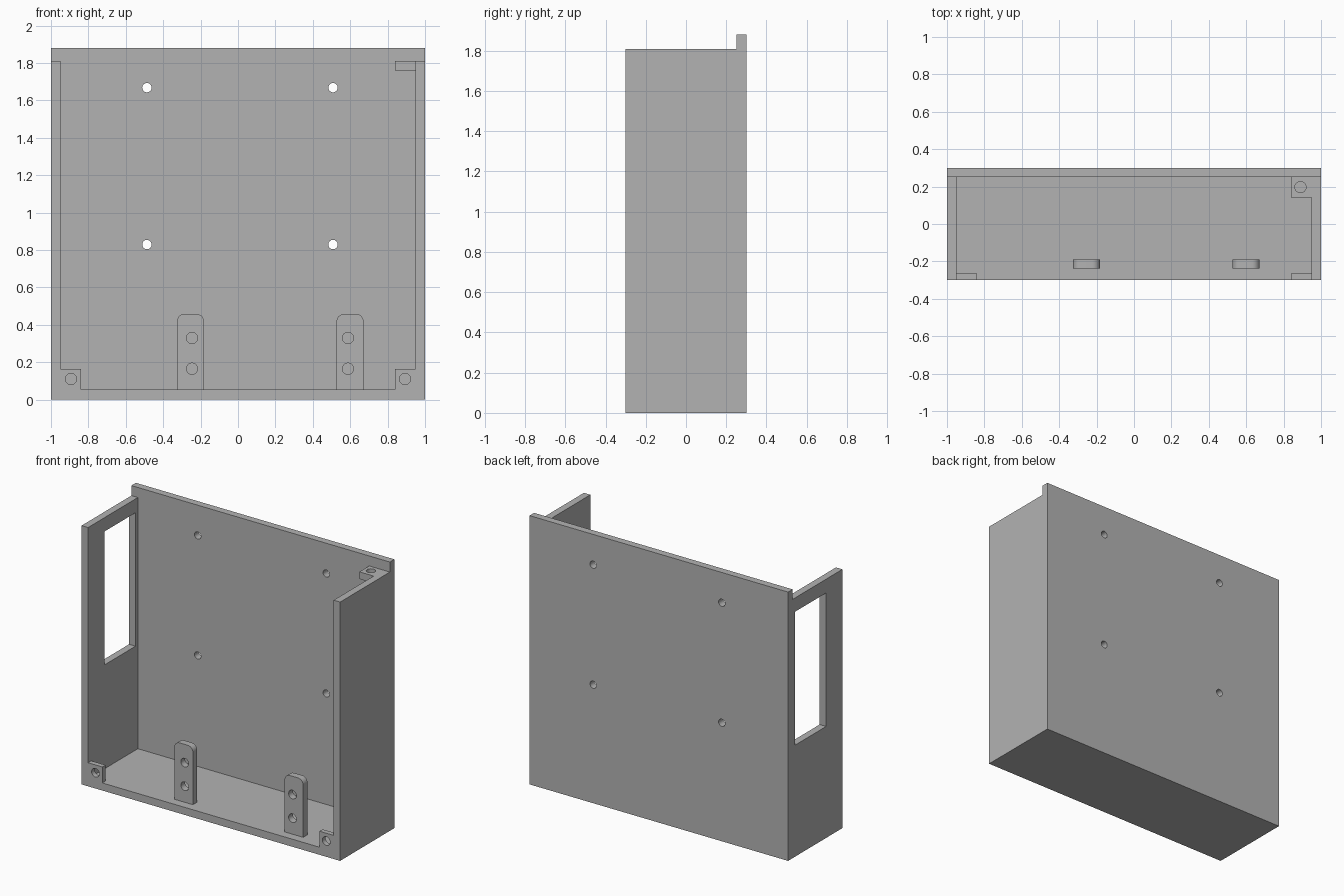
import bpy, bmesh, math
from mathutils import Matrix, Vector

old = bpy.data.objects.get("Cube")
if old:
    bpy.data.objects.remove(old, do_unlink=True)

grey = bpy.data.materials.new("plain grey")
grey.use_nodes = True
colour = (0.45, 0.45, 0.45, 1)
grey.diffuse_color = colour
grey.node_tree.nodes["Principled BSDF"].inputs["Base Color"].default_value = colour


def make(name, bm):
    bmesh.ops.recalc_face_normals(bm, faces=bm.faces)
    mesh = bpy.data.meshes.new(name)
    bm.to_mesh(mesh)
    bm.free()
    mesh.materials.append(grey)
    obj = bpy.data.objects.new(name, mesh)
    bpy.context.collection.objects.link(obj)
    return obj


def prism(name, points, offset):
    """Extrude a closed outline along an offset."""
    bm = bmesh.new()
    face = bm.faces.new([bm.verts.new(p) for p in points])
    out = bmesh.ops.extrude_face_region(bm, geom=[face])
    moved = [v for v in out["geom"] if isinstance(v, bmesh.types.BMVert)]
    bmesh.ops.translate(bm, verts=moved, vec=offset)
    return make(name, bm)


def box(name, x0, x1, y0, y1, z0, z1):
    outline = [(x0, y0, z0), (x1, y0, z0), (x1, y1, z0), (x0, y1, z0)]
    return prism(name, outline, (0, 0, z1 - z0))


def drill(centre, radius, axis="Y", depth=0.2):
    bm = bmesh.new()
    turn = Matrix.Rotation(math.pi / 2, 4, "X") if axis == "Y" else Matrix()
    bmesh.ops.create_cone(bm, cap_ends=True, segments=32, radius1=radius,
                          radius2=radius, depth=depth,
                          matrix=Matrix.Translation(centre) @ turn)
    return make("drill", bm)


def cut(obj, cutters):
    for cutter in cutters:
        cutter.hide_render = True
        mod = obj.modifiers.new("cut", "BOOLEAN")
        mod.operation = "DIFFERENCE"
        mod.solver = "EXACT"
        mod.object = cutter
        bpy.context.view_layer.objects.active = obj
        bpy.ops.object.modifier_apply(modifier=mod.name)
        bpy.data.objects.remove(cutter, do_unlink=True)


def smooth(obj):
    bpy.ops.object.select_all(action="DESELECT")
    obj.select_set(True)
    bpy.context.view_layer.objects.active = obj
    bpy.ops.object.shade_smooth_by_angle(angle=math.radians(30))


FLOOR, WALL, BACK, FRONT, RIM = 0.053, 0.95, 0.25, -0.3, 1.81

# Open tray: stepped side profile, hollowed, with window and mounting holes
side = [(FRONT, 0), (0.3, 0), (0.3, 1.88), (BACK, 1.88), (BACK, RIM), (FRONT, RIM)]
tray = prism("tray", [(-1, y, z) for y, z in side], (2, 0, 0))
cut(tray, [box("cavity", -WALL, WALL, -0.5, BACK, FLOOR, 2.5),
           box("window", -1.2, -0.8, -0.12, 0.224, 0.78, 1.713)])
cut(tray, [drill((x, 0.28, z), 0.025) for x in (-0.487, 0.508) for z in (0.829, 1.668)])
smooth(tray)

# Lower corner tabs with screw holes
for label, s in (("left", 1), ("right", -1)):
    xs = sorted((s * 0.84, s * WALL))
    tab = box(label + "_corner_tab", *xs, FRONT, -0.265, FLOOR, 0.165)
    cut(tab, [drill((s * 0.893, -0.28, 0.11), 0.03)])
    smooth(tab)

# Upper tab at the back
upper = box("upper_tab", 0.84, WALL, 0.142, BACK, 1.76, RIM)
cut(upper, [drill((0.89, 0.197, 1.78), 0.03, "Z")])
smooth(upper)

# Upright brackets with rounded tops and two holes each
for label, x0, hole_x in (("right", -0.326, -0.246), ("left", 0.527, 0.588)):
    x1, top, r = x0 + 0.144, 0.458, 0.04
    outline = [(x0, -0.238, FLOOR), (x1, -0.238, FLOOR)]
    for cx, start in ((x1 - r, 0), (x0 + r, 90)):
        for i in range(9):
            a = math.radians(start + i * 90 / 8)
            outline.append((cx + r * math.cos(a), -0.238, top - r + r * math.sin(a)))
    bracket = prism(label + "_bracket", outline, (0, 0.047, 0))
    cut(bracket, [drill((hole_x, -0.215, z), 0.03) for z in (0.165, 0.33)])
    smooth(bracket)
